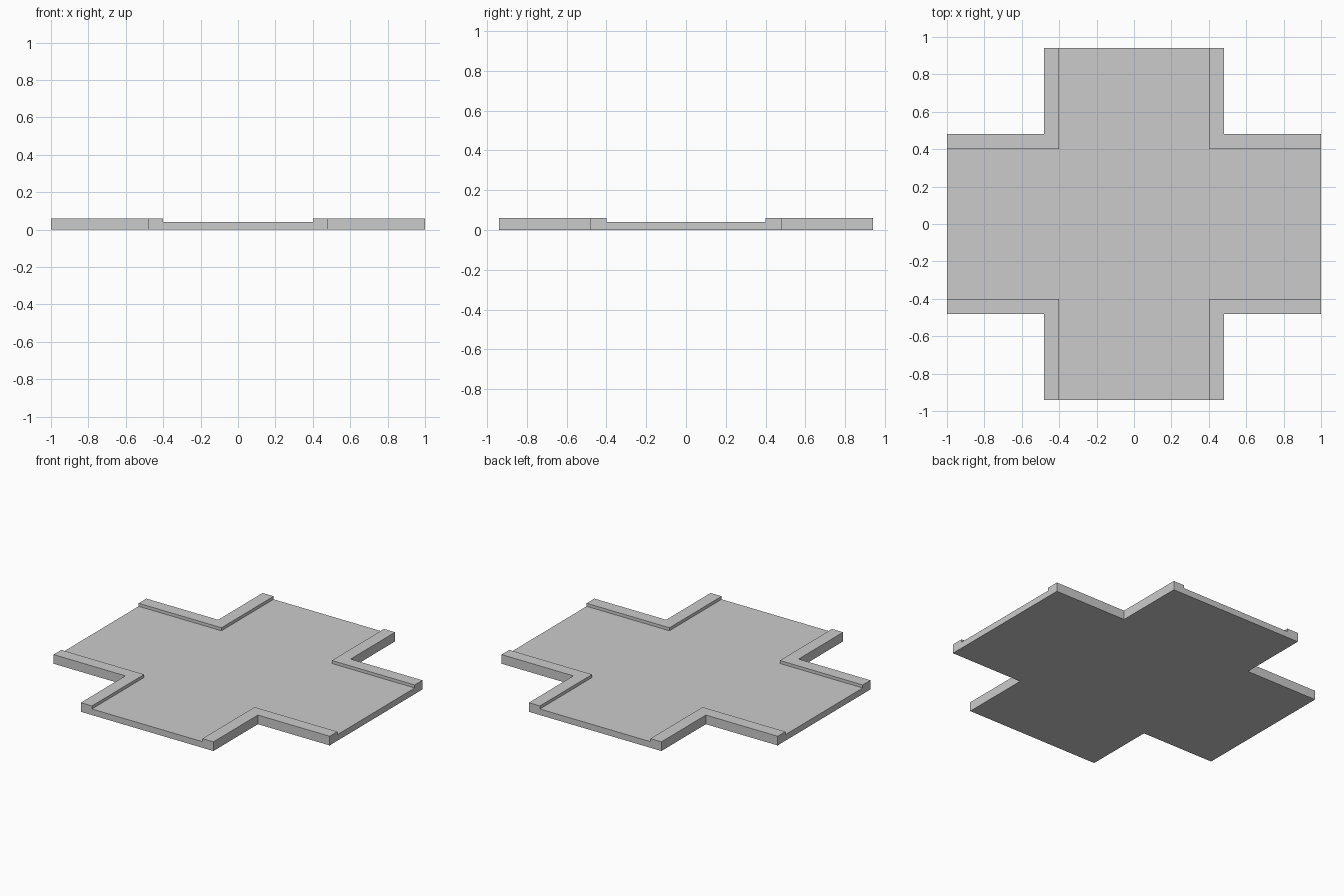
import bpy, bmesh

if "Cube" in bpy.data.objects:
    bpy.data.objects.remove(bpy.data.objects["Cube"])

X, Y = 1.0, 0.94             # arm end distances
INNER, OUTER = 0.40, 0.48    # curb inner and outer offsets
ROAD_Z, CURB_Z = 0.04, 0.06  # road and curb heights

bm = bmesh.new()


def flat_face(points):
    return bm.faces.new([bm.verts.new((x, y, 0)) for x, y in points])


# Cross-shaped road surface
quarter = [(X, INNER), (INNER, INNER), (INNER, Y)]
road = []
for sx, sy in ((1, 1), (-1, 1), (-1, -1), (1, -1)):
    pts = [(x * sx, y * sy) for x, y in quarter]
    road += pts if sx * sy > 0 else pts[::-1]
flat_face(road)

# L-shaped curb strip in each corner
strip = [(INNER, INNER), (X, INNER), (X, OUTER),
         (OUTER, OUTER), (OUTER, Y), (INNER, Y)]
for sx in (1, -1):
    for sy in (1, -1):
        pts = [(x * sx, y * sy) for x, y in strip]
        flat_face(pts if sx * sy > 0 else pts[::-1])
bmesh.ops.remove_doubles(bm, verts=bm.verts[:], dist=1e-4)


def raise_faces(faces, height):
    ret = bmesh.ops.extrude_face_region(bm, geom=faces)["geom"]
    verts = [v for v in ret if isinstance(v, bmesh.types.BMVert)]
    bmesh.ops.translate(bm, verts=verts, vec=(0, 0, height))
    return [f for f in ret if isinstance(f, bmesh.types.BMFace)]


# Slab thickness, then raised curbs
tops = [f for f in raise_faces(bm.faces[:], ROAD_Z)
        if all(abs(v.co.z - ROAD_Z) < 1e-5 for v in f.verts)]
curbs = [f for f in tops if len(f.verts) == 6]
raise_faces(curbs, CURB_Z - ROAD_Z)
leftover = [f for f in curbs if f.is_valid]
if leftover:
    bmesh.ops.delete(bm, geom=leftover, context='FACES')

# Merge coplanar wall pieces
bmesh.ops.recalc_face_normals(bm, faces=bm.faces[:])
bmesh.ops.dissolve_limit(bm, angle_limit=0.01, verts=bm.verts[:], edges=bm.edges[:])

mesh = bpy.data.meshes.new("road_crossing")
bm.to_mesh(mesh)
bm.free()
bpy.context.collection.objects.link(bpy.data.objects.new("road_crossing", mesh))
